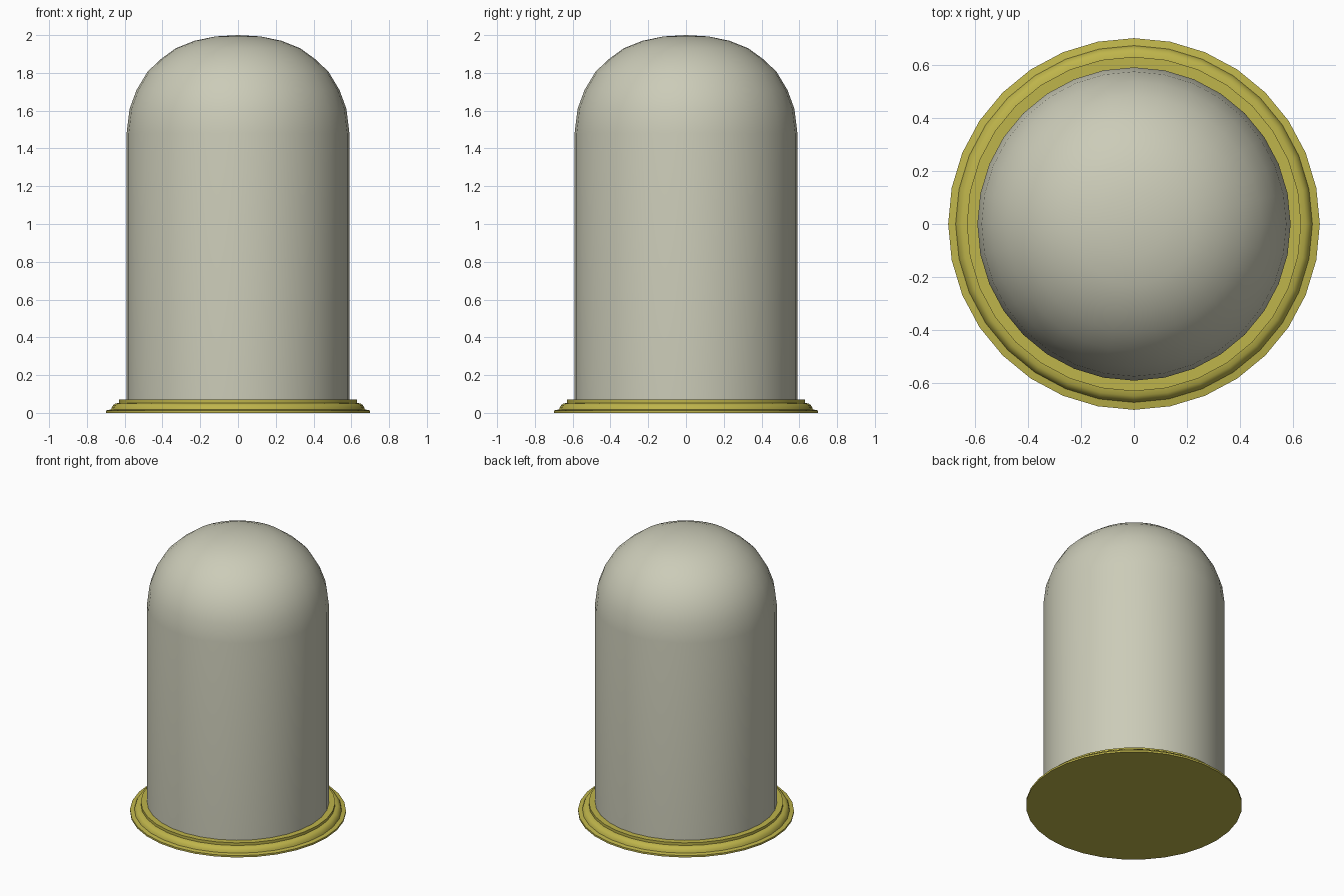
import bpy, bmesh, math

SIDES = 32

cube = bpy.data.objects.get("Cube")
if cube:
    bpy.data.objects.remove(cube, do_unlink=True)


def material(name, colour):
    mat = bpy.data.materials.new(name)
    mat.use_nodes = True
    mat.diffuse_color = colour
    mat.node_tree.nodes["Principled BSDF"].inputs["Base Color"].default_value = colour
    return mat


def lathe(name, profile, mat, angle):
    """Spin a (radius, height) profile around z; ends on the axis are closed."""
    bm = bmesh.new()
    verts = [bm.verts.new((r, 0, z)) for r, z in profile]
    edges = [bm.edges.new(pair) for pair in zip(verts, verts[1:])]
    bmesh.ops.spin(bm, geom=verts + edges, cent=(0, 0, 0), axis=(0, 0, 1),
                   angle=math.tau, steps=SIDES, use_merge=True)
    bmesh.ops.remove_doubles(bm, verts=bm.verts, dist=0.0005)
    bmesh.ops.recalc_face_normals(bm, faces=bm.faces)
    mesh = bpy.data.meshes.new(name)
    bm.to_mesh(mesh)
    bm.free()
    mesh.materials.append(mat)
    obj = bpy.data.objects.new(name, mesh)
    bpy.context.collection.objects.link(obj)
    bpy.ops.object.select_all(action="DESELECT")
    obj.select_set(True)
    bpy.context.view_layer.objects.active = obj
    bpy.ops.object.shade_smooth_by_angle(angle=math.radians(angle))
    return obj


glass = material("pale_glass", (0.60, 0.60, 0.48, 1))
brass = material("yellow_brass", (0.52, 0.46, 0.07, 1))

# Stepped base plate with a rounded moulding
lathe("base_plate", [(0, 0), (0.70, 0), (0.70, 0.013), (0.672, 0.018),
                     (0.668, 0.03), (0.66, 0.042), (0.648, 0.05), (0.63, 0.053),
                     (0.63, 0.072), (0, 0.072)], brass, 30)

# Domed cover: straight wall with a rounded top
lathe("domed_cover", [(0, 0.06), (0.59, 0.06), (0.59, 1.48), (0.574, 1.61),
                      (0.537, 1.71), (0.48, 1.805), (0.41, 1.872), (0.33, 1.93),
                      (0.23, 1.97), (0.12, 1.993), (0, 2.0)], glass, 40)
